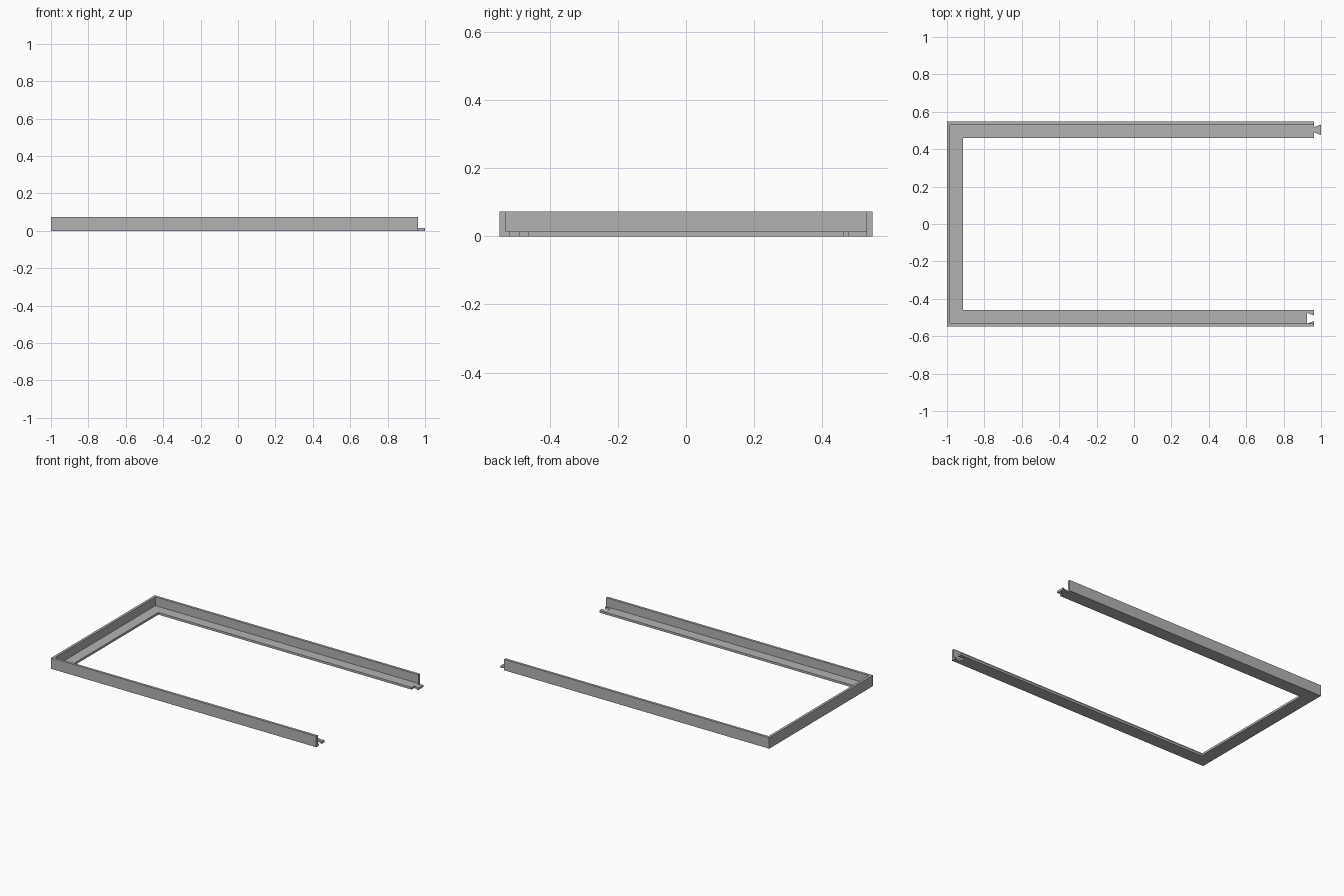
import bpy, bmesh

if "Cube" in bpy.data.objects:
    bpy.data.objects.remove(bpy.data.objects["Cube"])

L, W, END = -1.0, 0.548, 0.963      # outer left, half width, rail ends
WALL, LEDGE = 0.017, 0.087          # wall thickness, ledge width
TOP, BASE = 0.0735, 0.0147          # wall height, ledge height
JOINT_Y, NECK, TAIL = 0.504, 0.0145, 0.028   # dovetail centre and half widths
DEPTH = 0.037

grey = bpy.data.materials.new("grey")
grey.diffuse_color = (0.45, 0.45, 0.45, 1)
grey.use_nodes = True
grey.node_tree.nodes["Principled BSDF"].inputs["Base Color"].default_value = grey.diffuse_color


def prism(name, outline, z0, z1):
    """Extrude a flat outline upwards from z0 to z1."""
    bm = bmesh.new()
    face = bm.faces.new([bm.verts.new((x, y, z0)) for x, y in outline])
    up = bmesh.ops.extrude_face_region(bm, geom=[face])["geom"]
    verts = [v for v in up if isinstance(v, bmesh.types.BMVert)]
    bmesh.ops.translate(bm, verts=verts, vec=(0, 0, z1 - z0))
    bmesh.ops.recalc_face_normals(bm, faces=bm.faces)
    mesh = bpy.data.meshes.new(name)
    bm.to_mesh(mesh)
    bm.free()
    mesh.materials.append(grey)
    obj = bpy.data.objects.new(name, mesh)
    bpy.context.collection.objects.link(obj)
    return obj


def dovetail(y, x):
    """Dovetail points from the rail end out to depth x, by rising y."""
    return [(END, y - NECK), (x, y - TAIL), (x, y + TAIL), (END, y + NECK)]


def u_shape(t, front_joint=(), back_joint=()):
    """Three-sided frame outline of width t, open towards +x."""
    return [(L, -W), (END, -W), *front_joint, (END, -W + t), (L + t, -W + t),
            (L + t, W - t), (END, W - t), *back_joint, (END, W), (L, W)]


# Bottom ledge with a dovetail socket on the front rail and a tongue on the back
prism("bottom_ledge",
      u_shape(LEDGE, dovetail(-JOINT_Y, END - DEPTH), dovetail(JOINT_Y, 1.0)),
      0, BASE)

# Thin upright wall around the outside
prism("outer_wall", u_shape(WALL), BASE, TOP)
